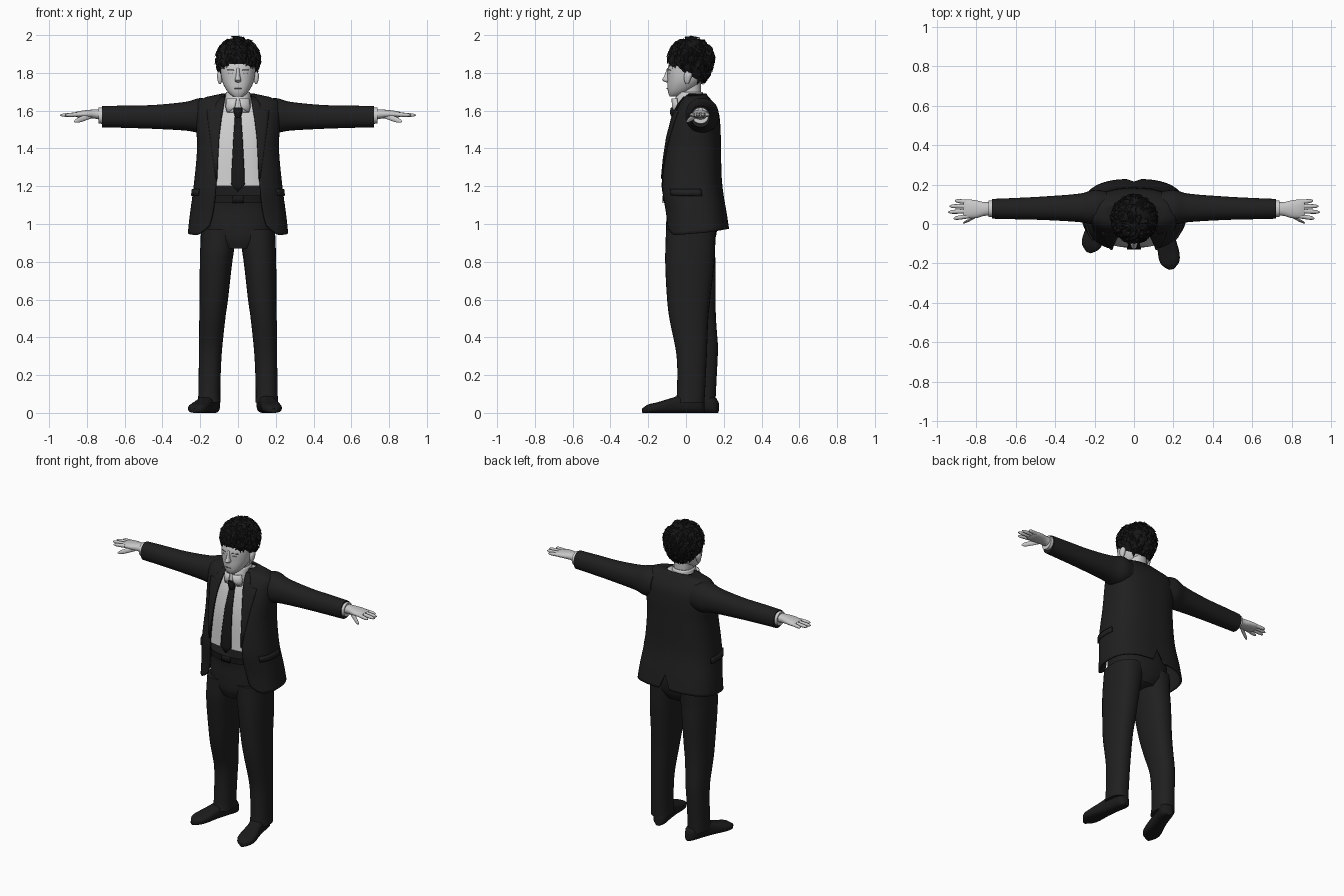
import bpy, bmesh, math, random
from mathutils import Vector

random.seed(4)
if "Cube" in bpy.data.objects:
    bpy.data.objects.remove(bpy.data.objects["Cube"])


def material(name, value):
    m = bpy.data.materials.new(name)
    m.use_nodes = True
    m.diffuse_color = (value, value, value, 1)
    node = m.node_tree.nodes["Principled BSDF"]
    node.inputs["Base Color"].default_value = (value, value, value, 1)
    node.inputs["Roughness"].default_value = 0.8
    return m


SUIT = material("charcoal suit", 0.014)
HAIR = material("black hair", 0.008)
TIE = material("black tie", 0.009)
SHOE = material("black leather", 0.011)
SKIN = material("pale skin", 0.58)
SHIRT = material("light shirt", 0.62)
LINE = material("face line grey", 0.2)


# ---- helpers ----
def finish(name, bm, mat, solid=0, angle=50):
    bmesh.ops.recalc_face_normals(bm, faces=bm.faces)
    me = bpy.data.meshes.new(name)
    bm.to_mesh(me)
    bm.free()
    me.materials.append(mat)
    ob = bpy.data.objects.new(name, me)
    bpy.context.collection.objects.link(ob)
    bpy.ops.object.select_all(action='DESELECT')
    ob.select_set(True)
    bpy.context.view_layer.objects.active = ob
    bpy.ops.object.shade_smooth_by_angle(angle=math.radians(angle))
    if solid:
        mod = ob.modifiers.new("thickness", 'SOLIDIFY')
        mod.thickness, mod.offset = solid, -1
    return ob


def sample(rows, k):
    """Smooth interpolation of table rows by their first column."""
    k = min(max(k, rows[0][0]), rows[-1][0])
    last = len(rows) - 1
    i = next(j for j in range(last) if k <= rows[j + 1][0])
    a, b, p, q = rows[i], rows[i + 1], rows[max(i - 1, 0)], rows[min(i + 2, last)]
    h = b[0] - a[0]
    t = (k - a[0]) / h
    out = []
    for c in range(1, len(a)):
        m0 = (b[c] - p[c]) / (b[0] - p[0]) * h
        m1 = (q[c] - a[c]) / (q[0] - a[0]) * h
        d = b[c] - a[c]
        out.append(a[c] + t * (m0 + t * (3 * d - 2 * m0 - m1 + t * (m0 + m1 - 2 * d))))
    return out


def power(w, p):
    return math.copysign(abs(w) ** (2 / p), w)


def oval(c, u, v, p=2.2, n=28):
    c, u, v = Vector(c), Vector(u), Vector(v)
    angles = [2 * math.pi * i / n for i in range(n)]
    return [c + u * power(math.cos(a), p) + v * power(math.sin(a), p) for a in angles]


def skin_grid(rings, closed=True, caps=True):
    bm = bmesh.new()
    grid = [[bm.verts.new(co) for co in r] for r in rings]
    n = len(grid[0])
    for a, b in zip(grid, grid[1:]):
        for i in range(n if closed else n - 1):
            j = (i + 1) % n
            bm.faces.new((a[i], a[j], b[j], b[i]))
    if closed and caps:
        bm.faces.new(grid[0])
        bm.faces.new(grid[-1])
    return bm


def sweep(name, rows, place, mat, steps=24, caps=True, solid=0):
    lo, hi = rows[0][0], rows[-1][0]
    keys = [lo + (hi - lo) * i / steps for i in range(steps + 1)]
    return finish(name, skin_grid([place(k, *sample(rows, k)) for k in keys], caps=caps), mat, solid)


def level(z, rx, yf, yb, cx=0, p=2.3):
    return oval((cx, (yf + yb) / 2, z), (rx, 0, 0), (0, (yb - yf) / 2, 0), p)


def front_y(x, rx, yf, yb, p):
    depth = max(0, 1 - (abs(x) / rx) ** p) ** (1 / p)
    return (yf + yb) / 2 - (yb - yf) / 2 * depth


def plate(name, rows, depth, mat, solid=0.006, cols=5):
    """Thin sheet laid on a front surface; rows hold z, x start, x end."""
    rings = []
    for z, x0, x1 in rows:
        xs = [x0 + (x1 - x0) * i / cols for i in range(cols + 1)]
        rings.append([Vector((x, depth(x, z), z)) for x in xs])
    return finish(name, skin_grid(rings, closed=False), mat, solid)


# ---- jacket: z, half width, front, back, opening half width ----
COAT = [(0.93, .268, -.115, .235, .172), (1.05, .255, -.118, .217, .135), (1.2, .235, -.137, .192, .117),
        (1.4, .217, -.118, .185, .108), (1.52, .222, -.09, .182, .098), (1.6, .225, -.06, .17, .084),
        (1.65, .213, -.03, .14, .076), (1.672, .17, -.01, .12, .072), (1.69, .088, .0, .108, .07)]
P = 2.6


def coat_point(f, z, off=0):
    rx, yf, yb, gap = sample(COAT, z)
    t0 = math.acos(min(1, gap / rx) ** (P / 2))
    t = -t0 + f * (math.pi + 2 * t0)
    return Vector(((rx + off) * power(math.cos(t), P),
                   (yf + yb) / 2 + ((yb - yf) / 2 + off) * power(math.sin(t), P), z))


def hem(f):
    edge = min(f, 1 - f)
    z = 0.94 + 0.035 * (1 - math.cos(2 * math.pi * f)) / 2 + 0.05 * max(0, 1 - edge / .07) ** 2
    return z + (0.09 if abs(f - .5) < .004 else 0)


def coat_front(off):
    return lambda x, z: front_y(x, *sample(COAT, z)[:3], P) - off


COLS, LEVELS = 64, 44
sheet = []
for j in range(LEVELS + 1):
    ring = []
    for i in range(COLS + 1):
        h = hem(i / COLS)
        ring.append(coat_point(i / COLS, h + (1.69 - h) * j / LEVELS))
    sheet.append(ring)
finish("jacket", skin_grid(sheet, closed=False), SUIT, 0.01)

LAPEL = [(1.24, .118), (1.35, .133), (1.46, .148), (1.56, .162), (1.6, .165), (1.606, .122), (1.64, .115), (1.675, .09)]
for s, side in ((1, "left"), (-1, "right")):
    plate(side + "_lapel", [(z, s * (sample(COAT, z)[3] - .004), s * x) for z, x in LAPEL], coat_front(.007), SUIT)
    # pocket flap wrapped round the hip
    flap = [[coat_point((f if s > 0 else 1 - f), z, .008) for f in [.1 + .015 * i for i in range(11)]]
            for z in (1.15, 1.185)]
    finish(side + "_pocket_flap", skin_grid(flap, closed=False), SUIT, 0.009)

# ---- shirt, collar and tie ----
sweep("shirt", [(z, rx - .02, yf + .018, yb - .02) for z, rx, yf, yb, g in COAT if 1.1 < z < 1.68],
      lambda z, *r: level(z, *r, p=P), SHIRT)
sweep("shirt_collar", [(1.59, .078, -.066, .098), (1.65, .07, -.062, .095), (1.7, .064, -.042, .088)], level, SHIRT, 8, False, .006)
for s, side in ((1, "left"), (-1, "right")):
    plate(side + "_collar_wing", [(1.595, s * .045, s * .06), (1.62, s * .016, s * .066), (1.665, s * .008, s * .062)],
          lambda x, z: front_y(x, .08, -.076, .1, 2.3), SHIRT)
plate("tie", [(1.172, -.003, .003), (1.21, -.036, .036), (1.3, -.033, .033), (1.45, -.025, .025), (1.58, -.016, .016)],
      coat_front(-.008), TIE, .008)
sweep("tie_knot", [(1.565, .015, -.077, -.04), (1.59, .022, -.085, -.04), (1.618, .026, -.08, -.04)], level, TIE, 6)

# ---- trousers and belt ----
sweep("trouser_seat", [(.87, .1, -.09, .13), (.92, .17, -.105, .155), (1., .192, -.105, .165),
                       (1.08, .185, -.102, .15), (1.15, .17, -.112, .14)], level, SUIT)
sweep("belt", [(1.11, .178, -.116, .143), (1.15, .174, -.122, .143)], level, SHOE, 2)
plate("belt_buckle", [(1.112, -.03, .03), (1.15, -.03, .03)], lambda x, z: -.125, TIE)
LEG = [(.055, .152, .06, -.055, .098), (.1, .152, .058, -.048, .1), (.3, .147, .06, -.05, .11), (.5, .136, .069, -.088, .118),
       (.6, .128, .075, -.1, .128), (.8, .116, .086, -.11, .15), (.97, .1, .096, -.106, .158)]
SHOE_ROWS = [(0, .02, .06), (.02, .04, .085), (.1, .044, .1), (.17, .046, .08), (.25, .054, .056), (.3, .045, .044), (.33, .012, .024)]
FEET = {"left": ((.135, .095), (.055, -.33)), "right": ((-.125, .168), (-.108, -.32))}
for s, side in ((1, "left"), (-1, "right")):
    def leg(z, cx, rx, yf, yb):
        back = 0 if s > 0 else .058 * min(1, max(0, (.85 - z) / .5))
        return level(z, rx, yf + back, yb + back, s * cx)
    sweep(side + "_trouser_leg", LEG, leg, SUIT, 36)

    heel, toe = FEET[side]
    way = Vector((*toe, 0)).normalized()
    across = Vector((-way.y, way.x, 0))

    def shoe(k, w, h):
        return oval(Vector((*heel, h / 2)) + way * k, across * w, (0, 0, h / 2), 2.8)
    sweep(side + "_shoe", SHOE_ROWS, shoe, SHOE)

# ---- arms and hands ----
SLEEVE = [(.14, 1.575, .08, .085, .08), (.2, 1.575, .092, .085, .088), (.27, 1.571, .077, .082, .073),
          (.45, 1.567, .063, .08, .06), (.6, 1.568, .059, .078, .054), (.72, 1.568, .056, .077, .05)]
PALM = [(.72, 1.578, .028, .077, .034), (.76, 1.582, .024, .076, .035), (.8, 1.582, .021, .075, .045),
        (.845, 1.58, .017, .077, .047), (.865, 1.58, .01, .077, .042)]
FINGERS = {"index": (.04, .028, .915), "middle": (.066, .06, .942), "ring": (.09, .09, .936), "little": (.111, .118, .908)}
for s, side in ((1, "left"), (-1, "right")):
    def across_x(x, zc, rz, yc, ry):
        return oval((s * x, yc, zc), (0, ry, 0), (0, 0, rz))
    sweep(side + "_sleeve", SLEEVE, across_x, SUIT, 30)
    sweep(side + "_shirt_cuff", [(.7, 1.572, .044, .077, .043), (.738, 1.574, .042, .077, .042)], across_x, SHIRT, 2)
    sweep(side + "_palm", PALM, across_x, SKIN, 14)

    def digit(name, a, b, r):
        a, b = Vector(a), Vector(b)
        rows = [(0, r), (.5, r * .95), (.85, r * .75), (1, r * .2)]
        sweep(name, rows, lambda k, w: oval(a.lerp(b, k), (0, w, 0) if a.y - b.y < .03 else (s * w, 0, 0),
                                            (0, 0, w), 2, 10), SKIN, 10)
    for label, (y0, y1, x1) in FINGERS.items():
        digit(f"{side}_{label}_finger", (s * .84, y0, 1.58), (s * x1, y1, 1.576), .0115)
    digit(side + "_thumb", (s * .785, .05, 1.572), (s * .865, .002, 1.542), .015)

# ---- head ----
HEAD = [(1.674, .025, -.085, -.04), (1.69, .046, -.093, .0), (1.72, .068, -.098, .05), (1.76, .085, -.098, .085),
        (1.82, .093, -.097, .105), (1.86, .093, -.084, .11), (1.92, .08, -.06, .1), (1.96, .04, -.02, .06)]
sweep("head", HEAD, level, SKIN, 30)
sweep("neck", [(1.6, .058, -.045, .085), (1.66, .054, -.036, .08), (1.76, .056, -.03, .08)], level, SKIN, 8)
sweep("nose", [(1.748, .008, -.1, -.07), (1.76, .017, -.126, -.07), (1.78, .012, -.117, -.07), (1.825, .008, -.1, -.07)],
      level, SKIN, 10)


def face_front(x, z):
    return front_y(x, *sample(HEAD, z), 2.3) - .002


plate("mouth", [(1.716, -.018, .018), (1.719, -.018, .018)], face_front, LINE, .003)
for s, side in ((1, "left"), (-1, "right")):
    plate(side + "_upper_eyelid", [(1.813, s * .022, s * .06), (1.817, s * .024, s * .058)], face_front, LINE, .003)
    plate(side + "_lower_eyelid", [(1.797, s * .03, s * .052), (1.799, s * .03, s * .052)], face_front, LINE, .003)
    sweep(side + "_ear", [(1.74, .004, 0, .012), (1.755, .011, -.008, .02), (1.79, .015, -.01, .032), (1.81, .006, .0, .025)],
          lambda z, rx, yf, yb: level(z, rx, yf, yb, s * .096), SKIN, 10)

# ---- hair: cap trimmed along the hairline, covered with swept locks ----
CENTRE = Vector((0, .026, 1.875))


def scalp(d):
    return CENTRE + Vector((d.x * .112, d.y * .118, d.z * (.11 if d.z > 0 else .15)))


bm = bmesh.new()
bmesh.ops.create_uvsphere(bm, u_segments=32, v_segments=20, radius=1)
for v in bm.verts:
    v.co = scalp(v.co)
bmesh.ops.bisect_plane(bm, geom=bm.verts[:] + bm.edges[:] + bm.faces[:], plane_co=(0, 0, 1.797),
                       plane_no=(0, .55, 1), clear_inner=True)
finish("hair_cap", bm, HAIR)

bm = bmesh.new()
count = 0
while count < 330:
    d = Vector([random.gauss(0, 1) for _ in range(3)]).normalized()
    p = scalp(d)
    if p.z < 1.815 - .55 * p.y:
        continue
    count += 1
    swirl = Vector((random.uniform(-.8, .8), random.uniform(-.8, .8), -1))
    flow = (swirl - d * swirl.dot(d)).normalized()
    wide = d.cross(flow) * random.uniform(.011, .018)
    tip = p + flow * random.uniform(.03, .05) + d * random.uniform(.0, .008)
    mid = p + flow * .012 + d * .009
    tip.z, mid.z = min(tip.z, 1.998), min(mid.z, 2.0)
    corners = [bm.verts.new(c) for c in (p - flow * .012 - d * .004, mid + wide - d * .01, tip, mid - wide - d * .01)]
    ridge = bm.verts.new(mid)
    for i in range(4):
        bm.faces.new((corners[i], corners[(i + 1) % 4], ridge))
    bm.faces.new(corners[::-1])
finish("hair_locks", bm, HAIR, angle=30)
